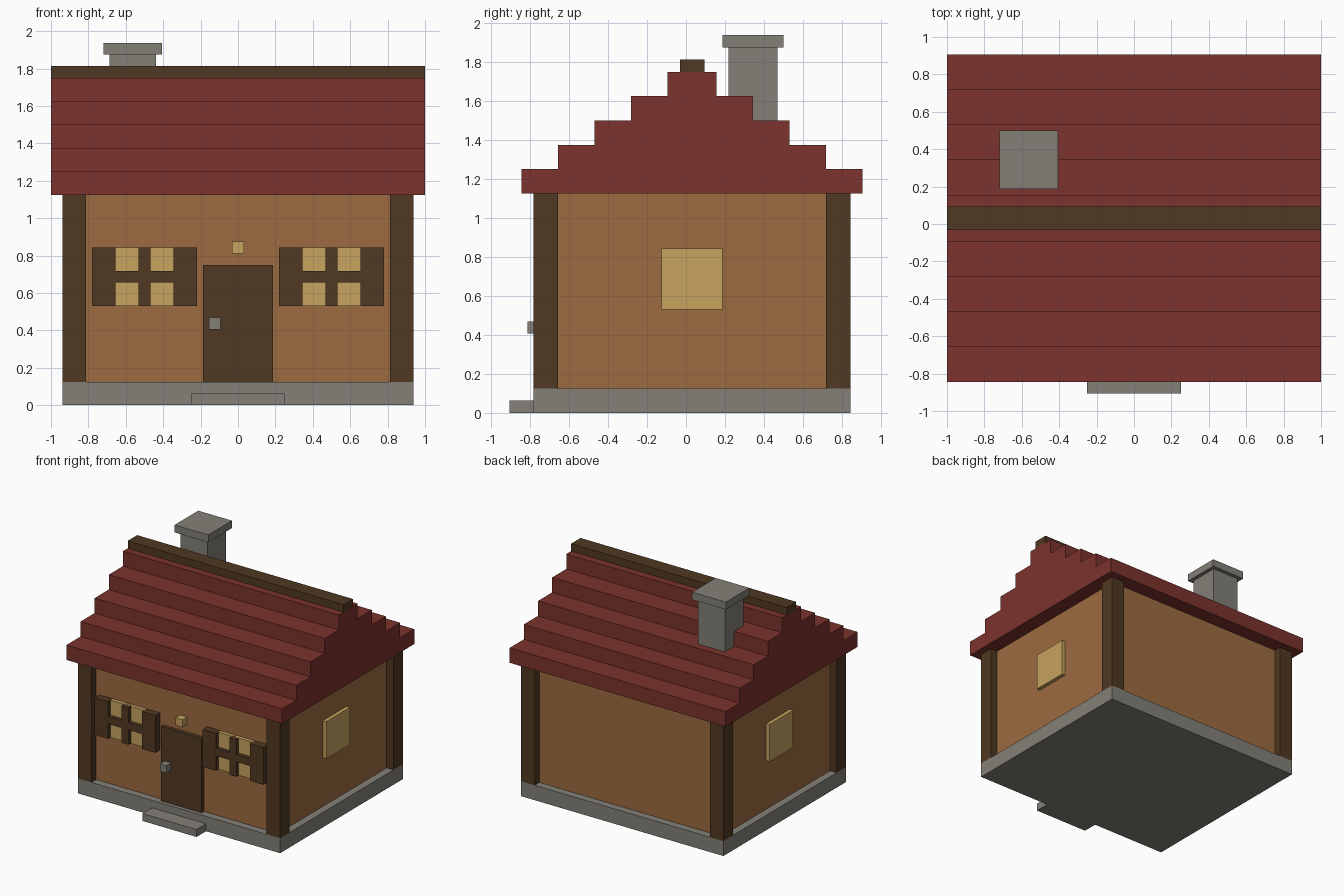
import bpy
import bmesh
from mathutils import Vector

default = bpy.data.objects.get("Cube")
if default:
    bpy.data.objects.remove(default, do_unlink=True)

U = 1 / 16      # building module
MID = U / 2     # the house sits half a module back, the doorstep balances it


def material(name, rgb):
    """Flat material from 0-255 display values."""
    def linear(c):
        c /= 255
        return c / 12.92 if c <= 0.04045 else ((c + 0.055) / 1.055) ** 2.4
    colour = [linear(c) for c in rgb] + [1.0]
    mat = bpy.data.materials.new(name)
    mat.use_nodes = True
    mat.diffuse_color = colour
    bsdf = mat.node_tree.nodes["Principled BSDF"]
    bsdf.inputs["Base Color"].default_value = colour
    bsdf.inputs["Roughness"].default_value = 0.9
    return mat


stone = material("grey stone", (131, 128, 120))
plaster = material("tan wall", (156, 107, 64))
timber = material("dark timber", (80, 56, 34))
tiles = material("red tiles", (124, 51, 45))
light = material("warm window light", (200, 163, 96))


def box(name, mat, x, y, z):
    """Block from (min, max) ranges in modules, y measured from the house middle."""
    bm = bmesh.new()
    bmesh.ops.create_cube(bm, size=1)
    low = Vector((x[0], y[0], z[0]))
    high = Vector((x[1], y[1], z[1]))
    centre, size = (low + high) / 2, high - low
    for v in bm.verts:
        v.co = (centre + v.co * size) * U + Vector((0, MID, 0))
    mesh = bpy.data.meshes.new(name)
    bm.to_mesh(mesh)
    bm.free()
    mesh.materials.append(mat)
    obj = bpy.data.objects.new(name, mesh)
    bpy.context.collection.objects.link(obj)
    return obj


def side_range(side, a, b):
    """Range a..b on the +x side, mirrored when side is -1."""
    return sorted((side * a, side * b))


# Base and walls
box("foundation", stone, (-15, 15), (-13, 13), (0, 2))
box("doorstep", stone, (-4, 4), (-15, -13), (0, 1))
box("walls", plaster, (-14, 14), (-12, 12), (2, 18))

# Corner posts
for side, lr in ((1, "left"), (-1, "right")):
    for end, fb in ((-1, "front"), (1, "back")):
        box(f"{fb}_{lr}_post", timber, side_range(side, 13, 15),
            side_range(end, 11, 13), (2, 18))

# Door, knob and lamp
box("door", timber, (-3, 3), (-12.5, -11.5), (2, 12))
box("door_knob", stone, (-2.5, -1.5), (-13.5, -12.5), (6.5, 7.5))
box("door_lamp", light, (-0.5, 0.5), (-13, -12), (13, 14))

# Windows, with bars and shutters on the front
SILL = (8.5, 13.5)
for side, lr in ((1, "left"), (-1, "right")):
    box(f"front_{lr}_window", light, side_range(side, 5.5, 10.5), (-12.5, -11.5), SILL)
    box(f"{lr}_window_upright", timber, side_range(side, 7.5, 8.5), (-13, -12.2), SILL)
    for a, part in ((5.5, "inner"), (8.5, "outer")):
        box(f"{lr}_window_{part}_crossbar", timber, side_range(side, a, a + 2),
            (-13, -12.2), (10.5, 11.5))
    for a, part in ((3.5, "inner"), (10.5, "outer")):
        box(f"{lr}_{part}_shutter", timber, side_range(side, a, a + 2), (-13, -11.8), SILL)
    box(f"{lr}_side_window", light, side_range(side, 13.5, 14.5), (-2.5, 2.5), SILL)

# Stepped roof and ridge beam
for i in range(5):
    half = 14 - 3 * i
    box(f"roof_course_{i + 1}", tiles, (-16, 16), (-half, half), (18 + 2 * i, 20 + 2 * i))
box("ridge_beam", timber, (-16, 16), (-1, 1), (28, 29))

# Chimney
box("chimney", stone, (-11, -7), (3, 7), (23, 30))
box("chimney_cap", stone, (-11.5, -6.5), (2.5, 7.5), (30, 31))
